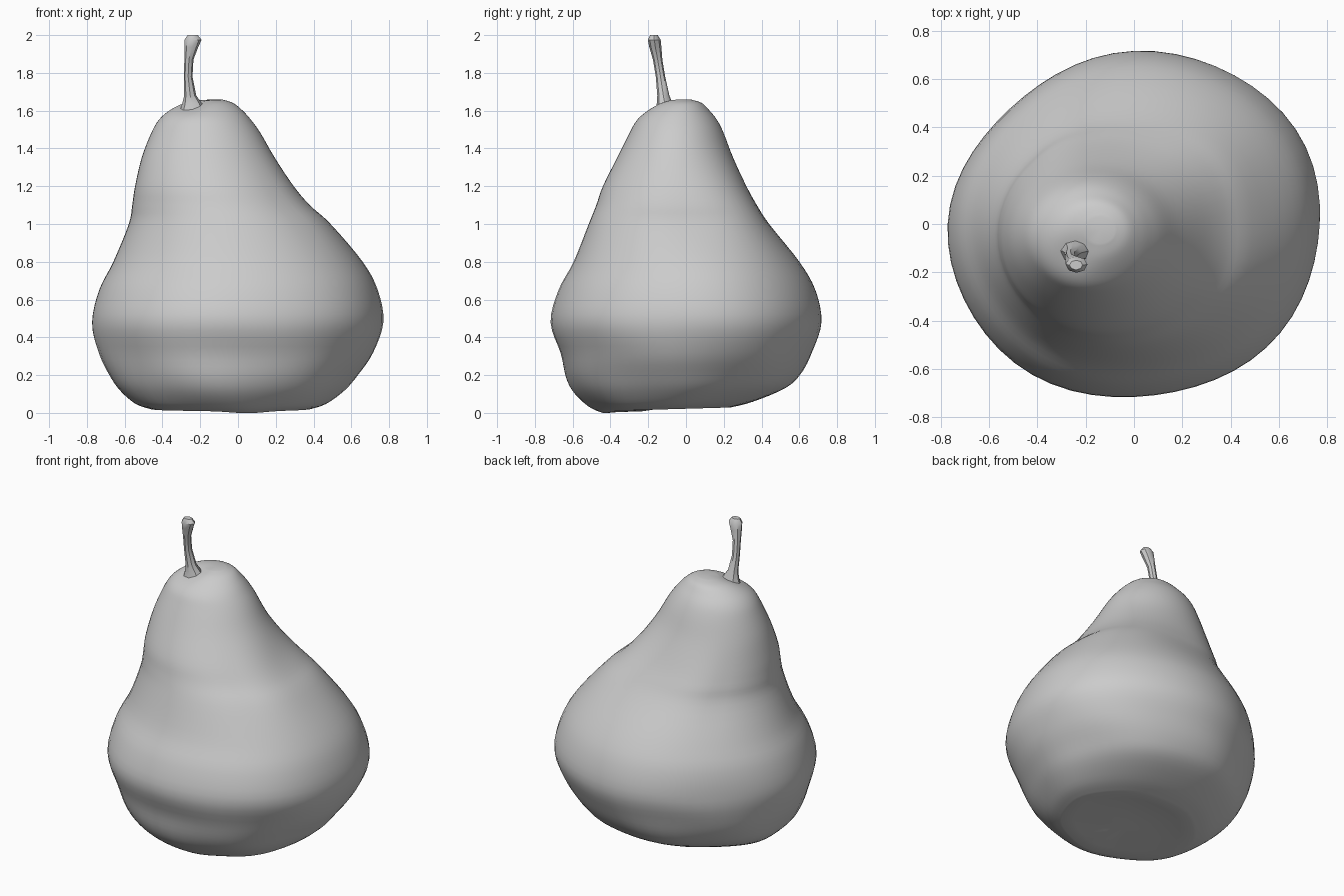
import bpy, bmesh, math
from math import sin, cos, pi, exp
from mathutils import Vector

if "Cube" in bpy.data.objects:
    bpy.data.objects.remove(bpy.data.objects["Cube"])

# Body sections: height, left x, right x, front y, back y
PROFILE = [
    (0.022, -0.46, 0.38, -0.44, 0.24),
    (0.05, -0.545, 0.465, -0.51, 0.36),
    (0.12, -0.63, 0.56, -0.59, 0.53),
    (0.20, -0.685, 0.63, -0.635, 0.61),
    (0.32, -0.738, 0.715, -0.665, 0.667),
    (0.48, -0.772, 0.77, -0.717, 0.717),
    (0.65, -0.735, 0.74, -0.675, 0.685),
    (0.80, -0.66, 0.66, -0.595, 0.60),
    (1.00, -0.578, 0.49, -0.515, 0.44),
    (1.10, -0.56, 0.38, -0.475, 0.375),
    (1.20, -0.545, 0.295, -0.44, 0.32),
    (1.35, -0.51, 0.195, -0.365, 0.25),
    (1.48, -0.46, 0.12, -0.30, 0.20),
    (1.55, -0.42, 0.07, -0.26, 0.165),
    (1.60, -0.365, 0.025, -0.205, 0.125),
    (1.64, -0.29, -0.025, -0.14, 0.085),
    (1.658, -0.20, -0.08, -0.08, 0.03),
]


def spline(rows, steps):
    """Catmull-Rom through the rows of numbers."""
    out = []
    n = len(rows)
    for i in range(n - 1):
        a, b, c, d = (rows[max(0, min(n - 1, i + k))] for k in (-1, 0, 1, 2))
        for s in range(steps):
            t = s / steps
            out.append([q + 0.5 * t * (r - p + t * (2*p - 5*q + 4*r - s_ + t * (3*(q - r) + s_ - p)))
                        for p, q, r, s_ in zip(a, b, c, d)])
    out.append(list(rows[-1]))
    return out


def loft(name, rings, angle):
    """Skin a stack of rings and close both ends with a fan."""
    bm = bmesh.new()
    loops = [[bm.verts.new(p) for p in ring] for ring in rings]
    n = len(loops[0])
    for lo, hi in zip(loops, loops[1:]):
        for i in range(n):
            j = (i + 1) % n
            bm.faces.new((lo[i], lo[j], hi[j], hi[i]))
    for loop in (loops[0], loops[-1]):
        mid = sum((v.co for v in loop), Vector()) / n
        c = bm.verts.new(mid)
        for i in range(n):
            bm.faces.new((loop[i], loop[(i + 1) % n], c))
    bmesh.ops.recalc_face_normals(bm, faces=bm.faces)
    mesh = bpy.data.meshes.new(name)
    bm.to_mesh(mesh)
    bm.free()
    obj = bpy.data.objects.new(name, mesh)
    bpy.context.collection.objects.link(obj)
    bpy.ops.object.select_all(action='DESELECT')
    obj.select_set(True)
    bpy.context.view_layer.objects.active = obj
    bpy.ops.object.shade_smooth_by_angle(angle=math.radians(angle))
    return obj


# Pear body: leaning lofted sections, lopsided belly, uneven base, dimple at the stem
SIDES = 56
rings = []
for z, xl, xr, yf, yb in spline(PROFILE, 4):
    low = max(0.0, 1 - z / 0.5)
    belly = max(0.0, 1 - abs(z - 0.5) / 0.6)
    shoulder = exp(-((z - 1.08) / 0.2)**2)
    ring = []
    for i in range(SIDES):
        a = 2 * pi * i / SIDES
        diag = sin(2 * a)**2
        k = 1 + 0.025 * belly * sin(2 * a) + 0.012 * low * sin(7 * a + 9 * z)
        k += diag * 0.035 * belly * cos(a + pi / 4)
        k += diag * 0.09 * shoulder * max(0.0, cos(a - pi / 4))
        x = (xl + xr) / 2 + (xr - xl) / 2 * k * cos(a)
        y = (yf + yb) / 2 + (yb - yf) / 2 * k * sin(a)
        h = z + 0.03 * y * low
        h -= 0.012 * exp(-((x - 0.05)**2 + (y + 0.42)**2) / 0.015) * low
        if z > 1.5:
            h -= 0.018 * exp(-((x + 0.24)**2 + (y + 0.12)**2) / 0.006)
        ring.append((x, y, h))
    rings.append(ring)
# Inner rings across the slightly hollow underside
cx, cy = -0.04, -0.10
rim = rings[0]
for f, lift in ((0.8, 0.006), (0.4, 0.01)):
    rings.insert(0, [(cx + (x - cx) * f, cy + (y - cy) * f, z + lift) for x, y, z in rim])
loft("pear_body", rings, 60)

# Stem: flared foot, slim bent shaft, knobbly tip (x, y, z, radius x, radius y)
STEM = [
    (-0.24, -0.11, 1.58, 0.075, 0.055),
    (-0.242, -0.112, 1.635, 0.054, 0.043),
    (-0.253, -0.12, 1.68, 0.032, 0.032),
    (-0.264, -0.135, 1.78, 0.023, 0.025),
    (-0.26, -0.15, 1.87, 0.024, 0.025),
    (-0.247, -0.162, 1.935, 0.036, 0.032),
    (-0.238, -0.168, 1.975, 0.045, 0.034),
    (-0.24, -0.17, 2.0, 0.027, 0.020),
]
loft("stem", [[(x + rx * cos(2*pi*i/8), y + ry * sin(2*pi*i/8), z) for i in range(8)]
              for x, y, z, rx, ry in STEM], 40)
